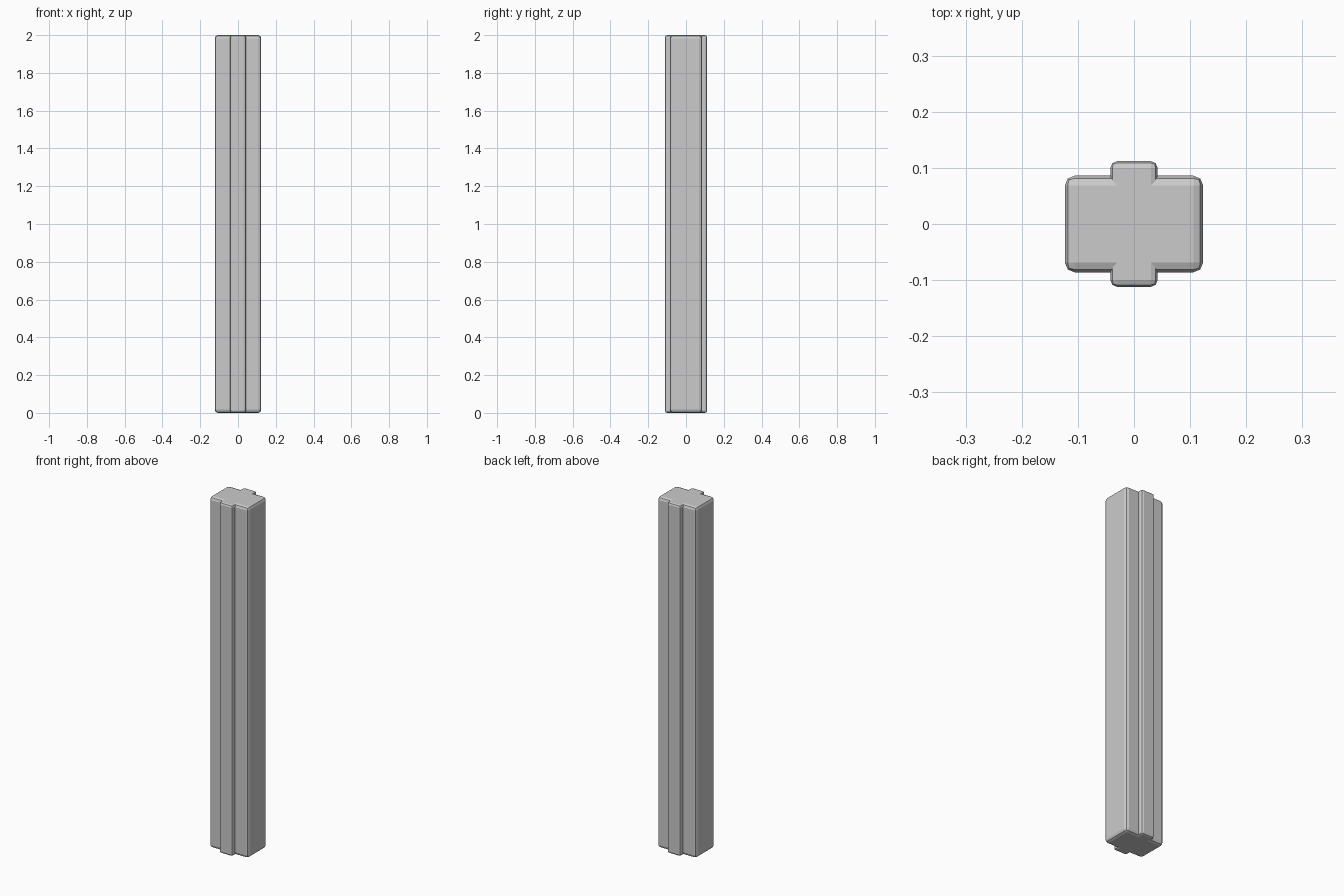
import bpy
import bmesh

if "Cube" in bpy.data.objects:
    bpy.data.objects.remove(bpy.data.objects["Cube"])

HEIGHT = 2.0


def bevelled_bar(name, width, depth, bevel):
    """Upright bar standing on z = 0 with two-step bevels on every edge."""
    bm = bmesh.new()
    bmesh.ops.create_cube(bm, size=1)
    for v in bm.verts:
        v.co = (v.co.x * width, v.co.y * depth, (v.co.z + 0.5) * HEIGHT)
    bmesh.ops.bevel(bm, geom=bm.edges[:], offset=bevel, offset_type='OFFSET',
                    segments=2, profile=0.5, affect='EDGES')
    mesh = bpy.data.meshes.new(name)
    bm.to_mesh(mesh)
    bm.free()
    obj = bpy.data.objects.new(name, mesh)
    bpy.context.collection.objects.link(obj)
    return obj


# Main shaft of the post
post = bevelled_bar("post", 0.246, 0.172, 0.017)

# Narrow bar running through it, forming the front and back ribs
rib = bevelled_bar("rib_bar", 0.084, 0.224, 0.012)

# Fuse the ribs into the shaft
union = post.modifiers.new("join_ribs", 'BOOLEAN')
union.operation = 'UNION'
union.solver = 'EXACT'
union.object = rib
rib.hide_render = True
rib.hide_set(True)
